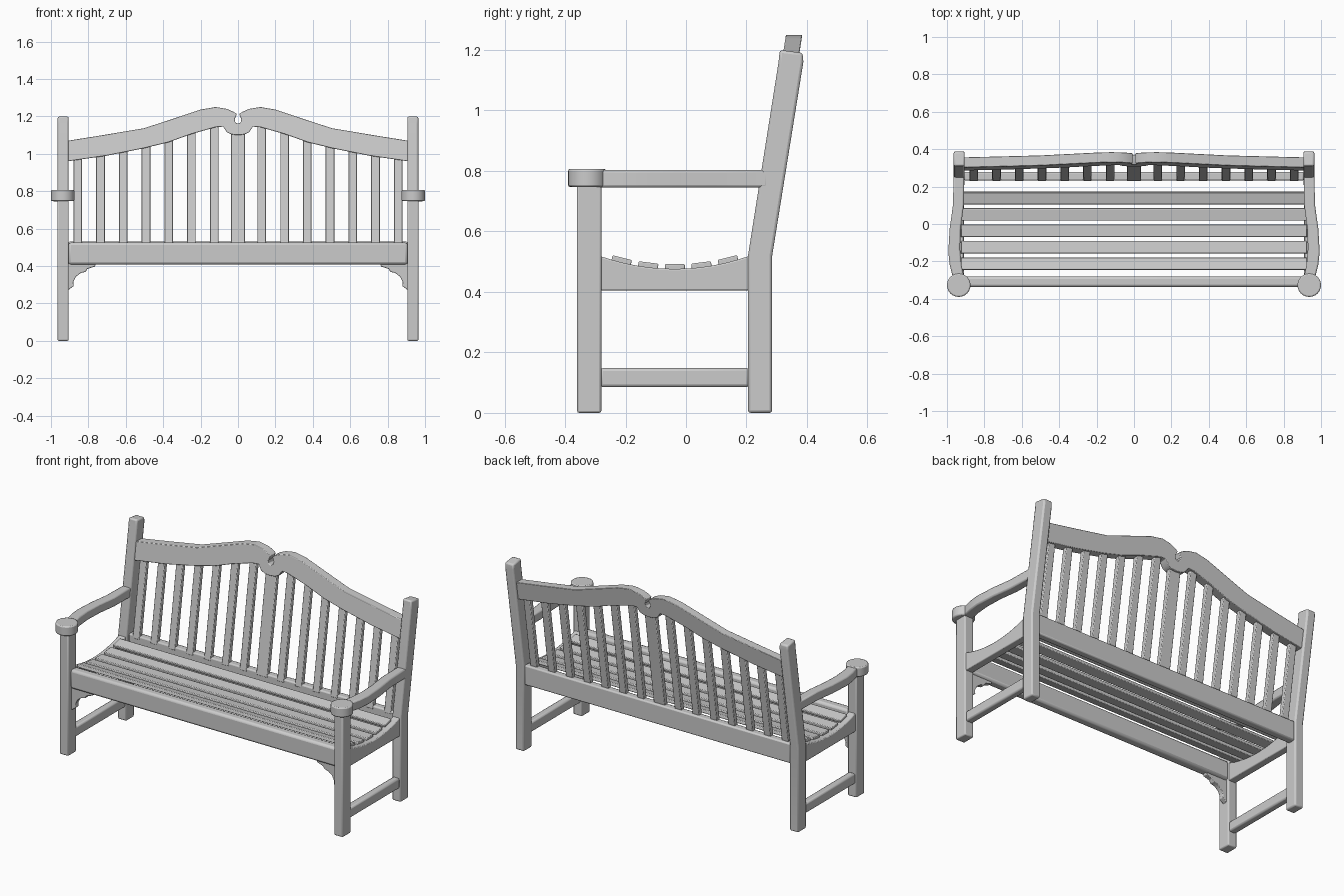
import bpy, bmesh, math
from mathutils import Matrix

cube = bpy.data.objects.get("Cube")
if cube:
    bpy.data.objects.remove(cube, do_unlink=True)

wood = bpy.data.materials.new("weathered grey wood")
wood.use_nodes = True
grey = (0.6, 0.6, 0.6, 1)
wood.diffuse_color = grey
wood.node_tree.nodes["Principled BSDF"].inputs["Base Color"].default_value = grey


def lean(z):
    """Depth of the middle of the sloping backrest at height z."""
    return 0.245 + 0.154 * (z - 0.52)


def finish(name, bm, bevel, mirror):
    bmesh.ops.recalc_face_normals(bm, faces=bm.faces)
    mesh = bpy.data.meshes.new(name)
    bm.to_mesh(mesh)
    bm.free()
    mesh.materials.append(wood)
    ob = bpy.data.objects.new(name, mesh)
    bpy.context.collection.objects.link(ob)
    if bevel:
        mod = ob.modifiers.new("soft edges", 'BEVEL')
        mod.width, mod.segments = bevel, 2
        mod.limit_method, mod.angle_limit = 'ANGLE', math.radians(40)
    if mirror:
        ob.modifiers.new("both sides", 'MIRROR')
    bpy.ops.object.select_all(action='DESELECT')
    ob.select_set(True)
    bpy.context.view_layer.objects.active = ob
    bpy.ops.object.shade_smooth_by_angle(angle=math.radians(35))
    return ob


def prism(name, outline, axis, lo, hi, bevel=0.006, mirror=False, leaning=False):
    """Extrude a 2D outline along an axis; leaning follows the backrest slope."""
    bm = bmesh.new()
    place = {'x': lambda a, b: (lo, a, b),
             'y': lambda a, b: (a, lo, b),
             'z': lambda a, b: (a, b, lo)}[axis]
    face = bm.faces.new([bm.verts.new(place(a, b)) for a, b in outline])
    out = bmesh.ops.extrude_face_region(bm, geom=[face])
    for v in out["geom"]:
        if isinstance(v, bmesh.types.BMVert):
            v.co["xyz".index(axis)] = hi
    if leaning:
        for v in bm.verts:
            v.co.y += lean(v.co.z)
    return finish(name, bm, bevel, mirror)


def box(name, x, y, z, bevel=0.006, mirror=False, leaning=False):
    outline = [(x[0], z[0]), (x[1], z[0]), (x[1], z[1]), (x[0], z[1])]
    return prism(name, outline, 'y', y[0], y[1], bevel, mirror, leaning)


# Legs
box("front_legs", (0.905, 0.965), (-0.36, -0.28), (0, 0.76), 0.007, True)
prism("back_legs", [(0.205, 0), (0.285, 0), (0.285, 0.52), (0.388, 1.16),
                    (0.386, 1.19), (0.31, 1.2), (0.306, 1.16), (0.205, 0.52)],
      'x', 0.905, 0.964, 0.009, True)

# Arms with round ends
prism("armrests", [(0.905, -0.3), (0.965, -0.3), (0.985, -0.22), (0.993, -0.15),
                   (0.985, -0.02), (0.968, 0.1), (0.964, 0.27), (0.908, 0.27),
                   (0.91, 0.1), (0.926, -0.02), (0.93, -0.13), (0.922, -0.22)],
      'z', 0.745, 0.803, 0.008, True)
disc = [(0.937 + 0.063 * math.cos(t * math.pi / 12),
         -0.327 + 0.063 * math.sin(t * math.pi / 12)) for t in range(24)]
prism("armrest_ends", disc, 'z', 0.747, 0.807, 0.007, True)

# Seat frame
box("front_rail", (-0.908, 0.908), (-0.337, -0.28), (0.408, 0.525), 0.014)
box("back_rail", (-0.908, 0.908), (0.232, 0.278), (0.408, 0.53), 0.008)
box("stretchers", (0.912, 0.957), (-0.285, 0.21), (0.085, 0.148), 0.01, True)


def seat_height(y):
    return 0.476 + 0.7 * (y + 0.038) ** 2


dip = [-0.285 + 0.495 * i / 12 for i in range(13)]
prism("side_rails", [(0.21, 0.405), (-0.285, 0.405)] + [(y, seat_height(y)) for y in dip],
      'x', 0.91, 0.957, 0.005, True)

# Seat slats laid along the dished side rails
for i in range(5):
    y = -0.213 + 0.088 * i
    bm = bmesh.new()
    tilt = math.atan(1.4 * (y + 0.038))
    bmesh.ops.create_cube(bm, size=1, matrix=Matrix.Translation((0, y, seat_height(y) + 0.006))
                          @ Matrix.Rotation(tilt, 4, 'X')
                          @ Matrix.Diagonal((1.85, 0.066, 0.02, 1)))
    finish(f"seat_slat_{i + 1}", bm, 0.004, False)

# Shaped brackets under the front rail
prism("corner_brackets", [(0.91, 0.27), (0.878, 0.293), (0.88, 0.315), (0.866, 0.343),
                          (0.84, 0.363), (0.815, 0.368), (0.805, 0.385), (0.765, 0.397),
                          (0.76, 0.415), (0.91, 0.415)],
      'y', -0.325, -0.295, 0.003, True)

# Crest rail with a teardrop notch
lower = [(0.035, 1.103), (0.06, 1.115), (0.08, 1.145), (0.12, 1.142), (0.25, 1.105),
         (0.37, 1.062), (0.5, 1.03), (0.7, 0.99), (0.908, 0.96)]
upper = [(0.908, 1.07), (0.72, 1.1), (0.5, 1.137), (0.2, 1.236), (0.12, 1.25),
         (0.06, 1.24), (0.025, 1.225), (0.006, 1.212), (0.018, 1.185), (0.014, 1.167)]
half = lower + upper
crest = [(0, 1.1)] + half + [(0, 1.16)] + [(-x, z) for x, z in reversed(half)]
prism("crest_rail", crest, 'y', -0.027, 0.027, 0.003, leaning=True)


def crest_underside(x):
    for (xa, za), (xb, zb) in zip(lower, lower[1:]):
        if xa <= x <= xb:
            return za + (zb - za) * (x - xa) / (xb - xa)
    return lower[0][1]


# Backrest slats up to the crest rail
box("centre_back_slat", (-0.038, 0.038), (-0.014, 0.014), (0.51, 1.13), 0.004, leaning=True)
for i in range(1, 8):
    x = 0.006 + 0.1215 * i
    box(f"back_slats_{i}", (x - 0.023, x + 0.023), (-0.014, 0.014),
        (0.51, crest_underside(x) + 0.02), 0.004, True, True)
